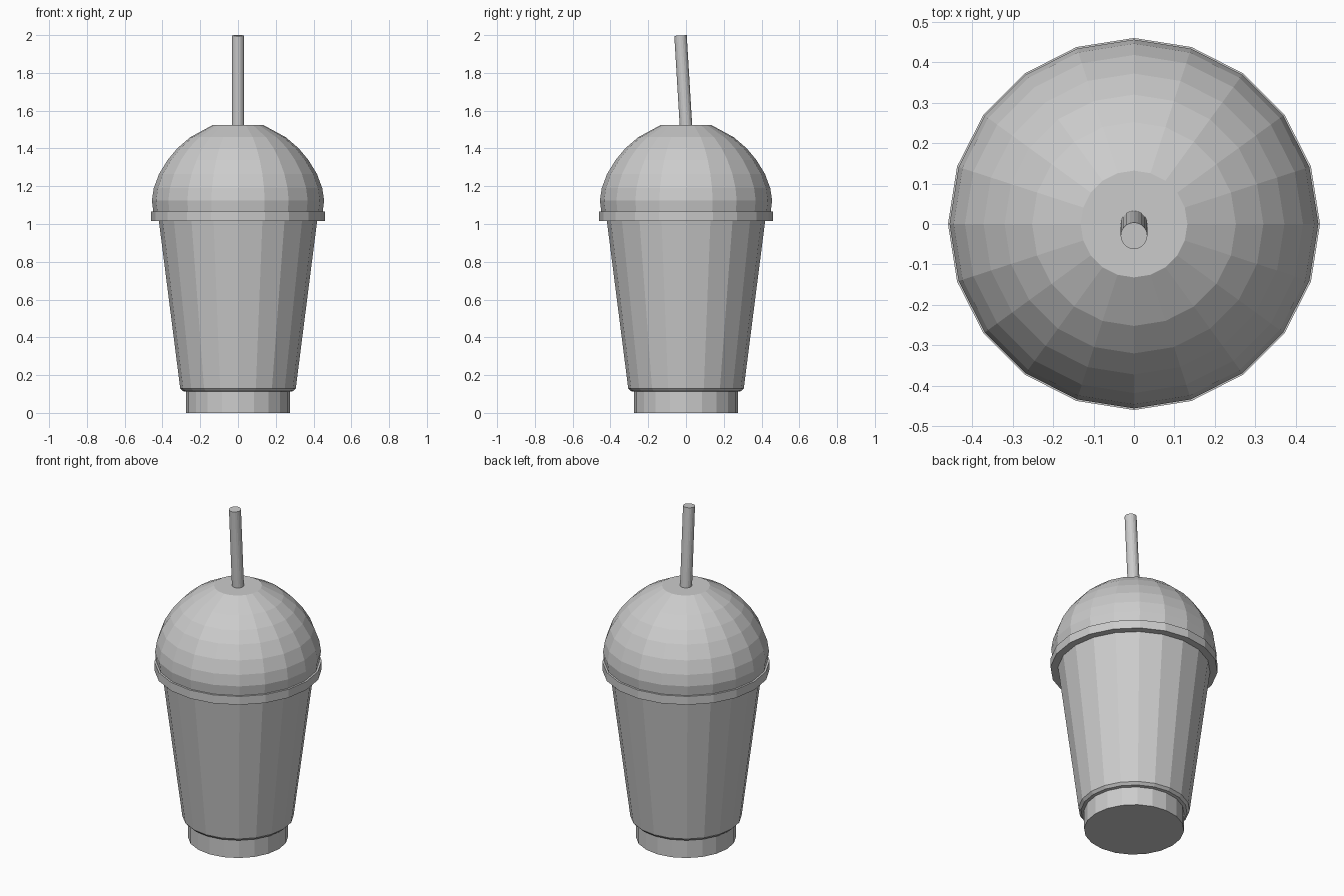
import bpy, bmesh, math
from mathutils import Vector, Matrix

if "Cube" in bpy.data.objects:
    bpy.data.objects.remove(bpy.data.objects["Cube"])

SIDES = 20


def finish(name, bm):
    bmesh.ops.recalc_face_normals(bm, faces=bm.faces)
    mesh = bpy.data.meshes.new(name)
    bm.to_mesh(mesh)
    bm.free()
    obj = bpy.data.objects.new(name, mesh)
    bpy.context.collection.objects.link(obj)
    return obj


def lathe(name, profile, cap_bottom=False, cap_top=False, closed=False):
    """Revolve (radius, z) points into a flat-faceted ring stack."""
    bm = bmesh.new()
    rings = []
    for r, z in profile:
        rings.append([bm.verts.new((r * math.cos(2 * math.pi * i / SIDES),
                                    r * math.sin(2 * math.pi * i / SIDES), z))
                      for i in range(SIDES)])
    pairs = list(zip(rings, rings[1:]))
    if closed:
        pairs.append((rings[-1], rings[0]))
    for low, high in pairs:
        for i in range(SIDES):
            j = (i + 1) % SIDES
            bm.faces.new((low[i], low[j], high[j], high[i]))
    if cap_bottom:
        bm.faces.new(rings[0][::-1])
    if cap_top:
        bm.faces.new(rings[-1])
    return finish(name, bm)


# Cup: recessed foot, bevelled shoulder and tapered wall
lathe("cup", [(0.275, 0), (0.275, 0.112), (0.292, 0.115), (0.306, 0.13),
              (0.422, 1.04)], cap_bottom=True)

# Lid rim: flat band around the mouth
lathe("lid_rim", [(0.418, 1.015), (0.46, 1.015), (0.46, 1.066), (0.44, 1.066)],
      closed=True)

# Domed lid with flat top
lathe("dome_lid", [(0.448, 1.06), (0.456, 1.125), (0.446, 1.19), (0.418, 1.265),
                   (0.372, 1.34), (0.32, 1.402), (0.252, 1.46), (0.132, 1.525)],
      cap_top=True)

# Straw: slim cylinder leaning towards the front
start, end = Vector((0, 0.001, 1.50)), Vector((0, -0.029, 1.998))
axis = end - start
turn = axis.to_track_quat('Z', 'Y').to_matrix().to_4x4()
bm = bmesh.new()
bmesh.ops.create_cone(bm, cap_ends=True, segments=SIDES, radius1=0.033,
                      radius2=0.033, depth=axis.length,
                      matrix=Matrix.Translation((start + end) / 2) @ turn)
finish("straw", bm)
